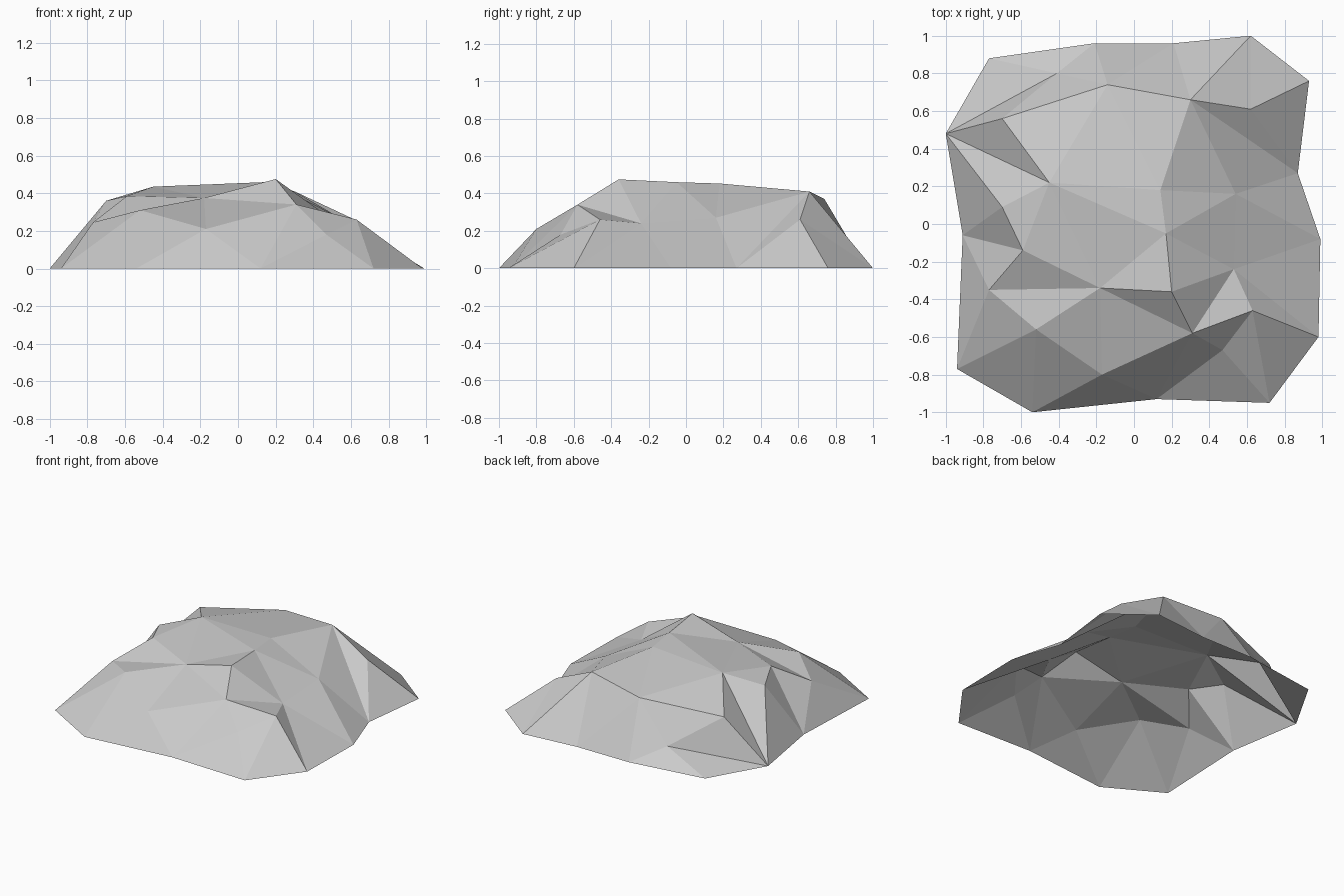
import bpy
import bmesh
from mathutils import Vector
from mathutils.geometry import delaunay_2d_cdt

default_cube = bpy.data.objects.get("Cube")
if default_cube:
    bpy.data.objects.remove(default_cube, do_unlink=True)


def make_material(name, colour):
    """Plain flat material with matching viewport and render colour."""
    material = bpy.data.materials.new(name)
    material.use_nodes = True
    material.diffuse_color = colour
    for node in material.node_tree.nodes:
        if node.type == 'BSDF_PRINCIPLED':
            node.inputs["Base Color"].default_value = colour
            node.inputs["Roughness"].default_value = 0.9
    return material


# Ground outline of the mound, counterclockwise, named a, b, c ...
outline = [(-1, .48), (-.91, -.06), (-.94, -.77), (-.54, -1), (.12, -.93),
           (.72, -.95), (.98, -.6), (.99, -.08), (.87, .27), (.93, .76),
           (.62, 1), (.21, .96), (-.21, .96), (-.77, .88)]
points = {chr(ord("a") + i): Vector((x, y, 0))
          for i, (x, y) in enumerate(outline)}

# Shoulders, notches and crown of the rock
points.update({
    "A": Vector((-.70, .56, .31)),    # back right shoulder
    "C": Vector((-.70, .09, .36)),    # right side spur
    "D": Vector((-.59, -.14, .385)),
    "E": Vector((-.77, -.35, .245)),
    "F": Vector((-.52, -.56, .31)),   # front slope
    "G": Vector((-.17, -.80, .21)),
    "H": Vector((.31, -.58, .34)),
    "I": Vector((.47, -.67, .18)),
    "J": Vector((.63, -.46, .26)),    # left side notch
    "K": Vector((.53, -.24, .24)),
    "L": Vector((.54, .16, .27)),
    "M": Vector((.62, .61, .26)),     # back left shoulder
    "N": Vector((.30, .66, .41)),
    "O": Vector((-.14, .74, .37)),
    "P": Vector((-.41, .80, .11)),    # back hollow
    "Q": Vector((-.45, .22, .435)),   # crown
    "R": Vector((.14, .18, .453)),
    "S": Vector((.20, -.36, .475)),
    "T": Vector((-.18, -.34, .375)),
    "U": Vector((.17, -.05, .46)),
})

# Ridge and valley lines, each a path through the named points
ridges = [
    "aAOPa", "QAP", "QaCDb", "bCQDEb", "cEFGdFc", "ETFGT", "DTSHT", "GHeG",
    "eIHJIfJ", "JgKJ", "HKSU", "KhLKULR", "LNRU", "iNMiL", "jMkNlOmPn",
    "NORQTUQO",
]


def build_rock(name, material):
    """Facet the rock between its outline and its ridge lines."""
    names = list(points)
    edges = {tuple(sorted((names.index(p), names.index(q))))
             for path in ridges for p, q in zip(path, path[1:])}
    plan = [points[key].to_2d() for key in names]
    border = list(range(len(outline)))
    verts, _, faces, sources, _, _ = delaunay_2d_cdt(
        plan, sorted(edges), [border], 1, 1e-5)

    bm = bmesh.new()
    corners = []
    for flat, source in zip(verts, sources):
        height = points[names[source[0]]].z if source else 0.2
        corners.append(bm.verts.new((flat.x, flat.y, height)))
    for face in faces:
        facet = bm.faces.new([corners[i] for i in face])
        facet.smooth = False
        facet.normal_update()
        if facet.normal.z < 0:
            facet.normal_flip()

    mesh = bpy.data.meshes.new(name)
    bm.to_mesh(mesh)
    bm.free()
    mesh.materials.append(material)
    rock = bpy.data.objects.new(name, mesh)
    bpy.context.collection.objects.link(rock)
    return rock


build_rock("rock_mound", make_material("light grey stone", (.6, .6, .6, 1)))
